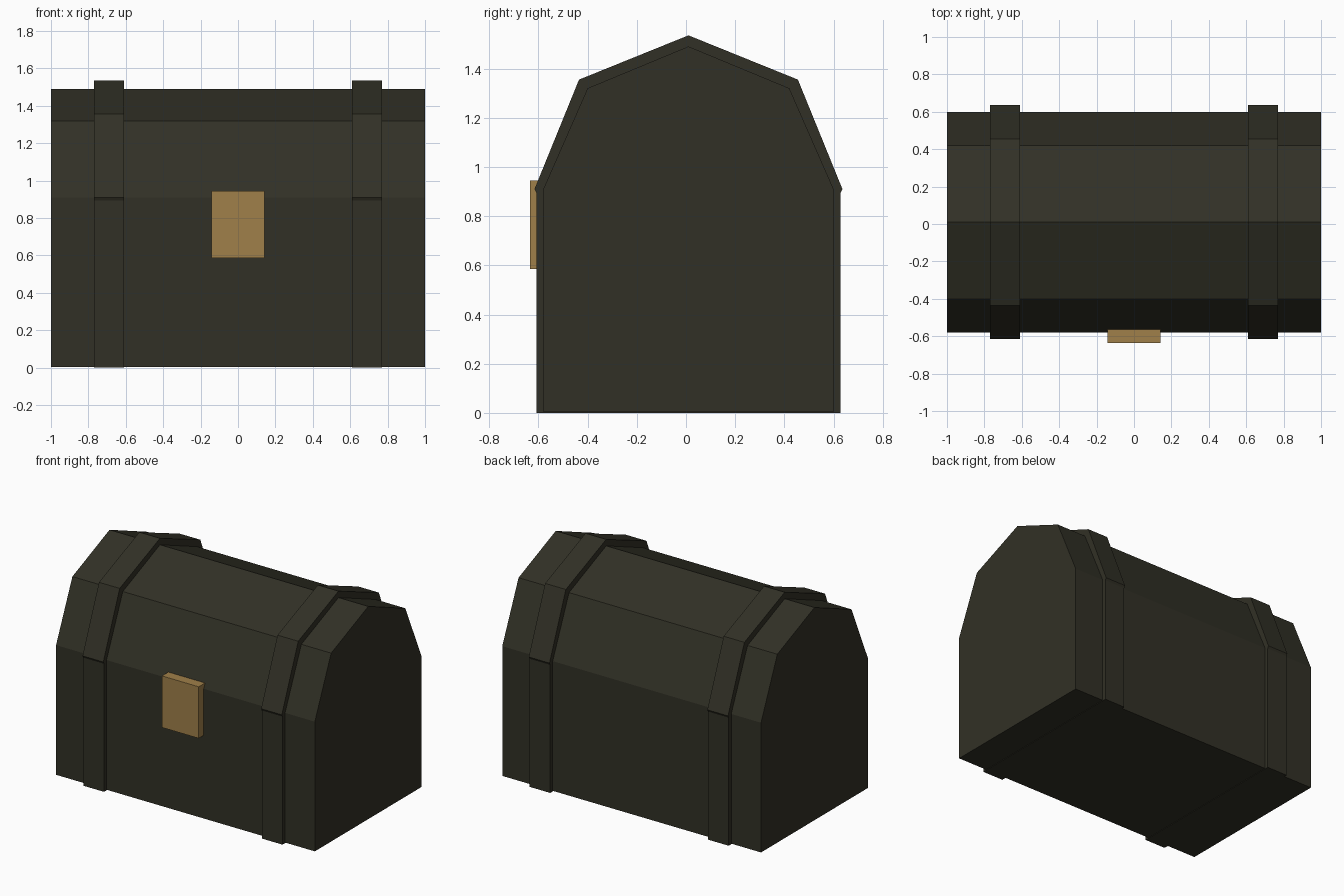
import bpy
import bmesh

cube = bpy.data.objects.get("Cube")
if cube:
    bpy.data.objects.remove(cube, do_unlink=True)

CENTER_Y = 0.01


def make_material(name, color):
    mat = bpy.data.materials.new(name)
    mat.use_nodes = True
    mat.diffuse_color = color
    mat.node_tree.nodes["Principled BSDF"].inputs["Base Color"].default_value = color
    return mat


dark_olive = make_material("dark_olive", (0.031, 0.030, 0.019, 1))
brass = make_material("brass", (0.35, 0.215, 0.067, 1))


def extrude_profile(name, profile, x0, x1, mat):
    """Extrude a closed (y, z) outline along x."""
    bm = bmesh.new()
    face = bm.faces.new([bm.verts.new((x0, y, z)) for y, z in profile])
    result = bmesh.ops.extrude_face_region(bm, geom=[face])
    moved = [v for v in result["geom"] if isinstance(v, bmesh.types.BMVert)]
    bmesh.ops.translate(bm, verts=moved, vec=(x1 - x0, 0, 0))
    bmesh.ops.recalc_face_normals(bm, faces=bm.faces)
    mesh = bpy.data.meshes.new(name)
    bm.to_mesh(mesh)
    bm.free()
    mesh.materials.append(mat)
    obj = bpy.data.objects.new(name, mesh)
    bpy.context.collection.objects.link(obj)
    return obj


def symmetric(half):
    """Mirror a half outline (offset, z) that may end on the ridge."""
    right = [(CENTER_Y + d, z) for d, z in half]
    left = [(CENTER_Y - d, z) for d, z in reversed(half) if d > 0]
    return right + left


# Chest body and faceted lid
extrude_profile("chest_body", symmetric([(0.59, 0.004), (0.59, 0.91)]), -1, 1, dark_olive)
extrude_profile("chest_lid", symmetric([(0.59, 0.91), (0.41, 1.32), (0, 1.49)]),
                -1, 1, dark_olive)

# Raised bands on the body and lid
strap = symmetric([(0.618, 0), (0.618, 0.91)])
band = symmetric([(0.59, 0.84), (0.626, 0.91), (0.445, 1.355), (0, 1.535)])
for side, x in (("right", -0.69), ("left", 0.69)):
    extrude_profile(side + "_body_strap", strap, x - 0.08, x + 0.08, dark_olive)
    extrude_profile(side + "_lid_band", band, x - 0.08, x + 0.08, dark_olive)

# Lock plate on the front
lock = [(-0.635, 0.585), (-0.565, 0.585), (-0.565, 0.945), (-0.635, 0.945)]
extrude_profile("lock_plate", lock, -0.143, 0.141, brass)
